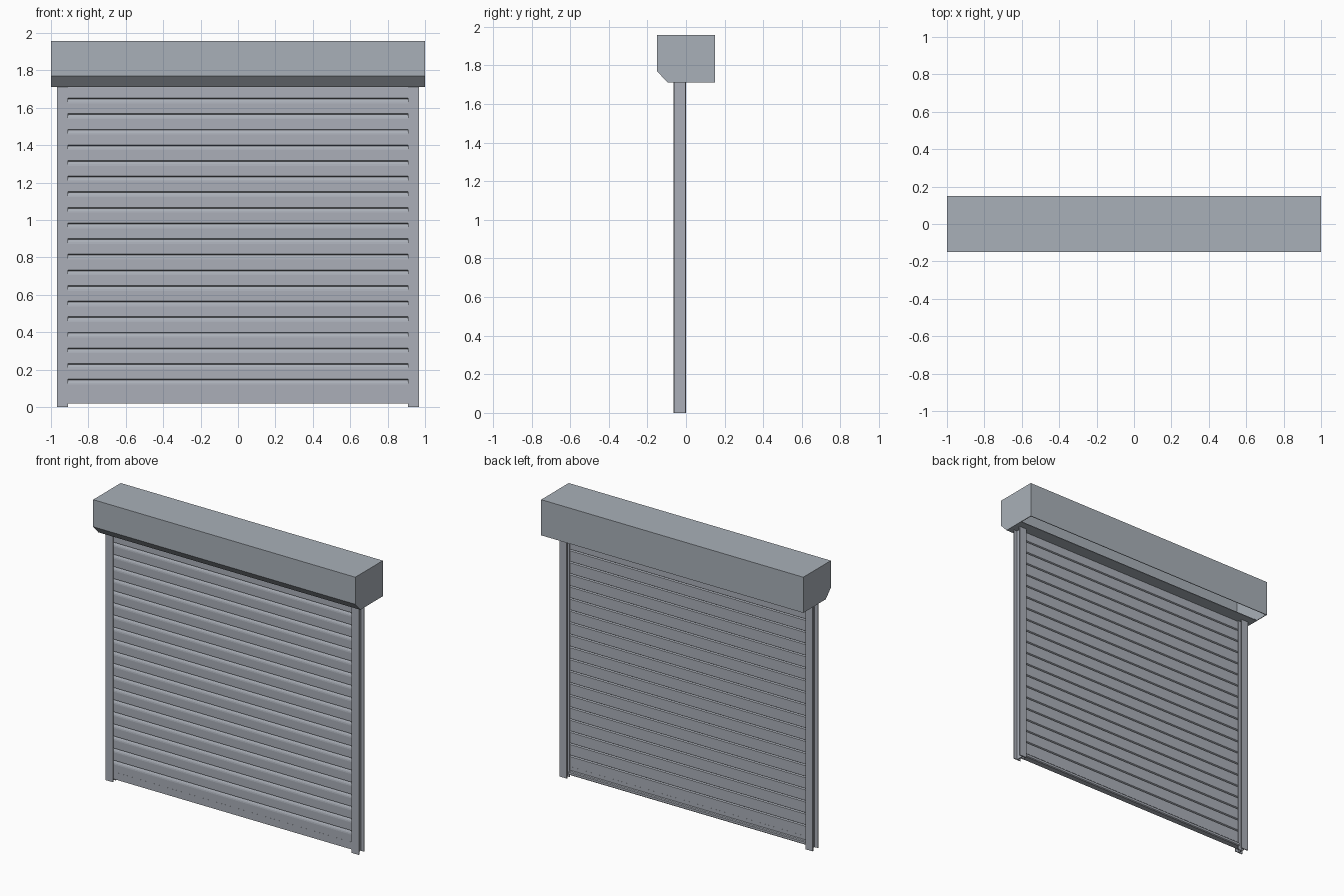
import bpy
import bmesh
from mathutils import Vector

cube = bpy.data.objects.get("Cube")
if cube:
    bpy.data.objects.remove(cube, do_unlink=True)


def material(name, rgb):
    m = bpy.data.materials.new(name)
    m.use_nodes = True
    m.diffuse_color = (*rgb, 1)
    bsdf = next(n for n in m.node_tree.nodes if n.type == "BSDF_PRINCIPLED")
    bsdf.inputs["Base Color"].default_value = (*rgb, 1)
    return m


steel = material("housing grey", (0.395, 0.435, 0.48))
slat_grey = material("shutter grey", (0.405, 0.43, 0.48))


def prism(name, profile, start, end, mat, axis="x"):
    """Extrude a closed profile: (y, z) along x, or (x, y) along z."""
    bm = bmesh.new()
    if axis == "x":
        pts, step = [(start, a, b) for a, b in profile], Vector((end - start, 0, 0))
    else:
        pts, step = [(a, b, start) for a, b in profile], Vector((0, 0, end - start))
    face = bm.faces.new([bm.verts.new(p) for p in pts])
    grown = bmesh.ops.extrude_face_region(bm, geom=[face])["geom"]
    bmesh.ops.translate(bm, verts=[g for g in grown if isinstance(g, bmesh.types.BMVert)], vec=step)
    bmesh.ops.recalc_face_normals(bm, faces=bm.faces)
    mesh = bpy.data.meshes.new(name)
    bm.to_mesh(mesh)
    bm.free()
    mesh.materials.append(mat)
    obj = bpy.data.objects.new(name, mesh)
    bpy.context.collection.objects.link(obj)
    return obj


def rect(a0, a1, b0, b1):
    return [(a0, b0), (a1, b0), (a1, b1), (a0, b1)]


def mirror_x(obj):
    obj.modifiers.new("mirror", "MIRROR").use_axis = (True, False, False)


# Housing measurements
half_w, depth, top, bottom = 1.0, 0.15, 1.957, 1.711
chamfer_y, chamfer_z, wall = -0.095, 1.77, 0.005
inner_w = half_w - wall

# Housing: end caps, top, back and front sheets
cap = prism("housing_end_cap",
            [(-depth, chamfer_z), (chamfer_y, bottom), (depth, bottom), (depth, top), (-depth, top)],
            inner_w, half_w, steel)
mirror_x(cap)
prism("housing_top", rect(-depth, depth, top - wall, top), -inner_w, inner_w, steel)
prism("housing_back", rect(depth - wall, depth, bottom, top - wall), -inner_w, inner_w, steel)
prism("housing_front", rect(-depth, -depth + wall, chamfer_z, top - wall), -inner_w, inner_w, steel)

# Sloped lower panel and the underside, which leaves a slot open at the back
prism("sloped_panel",
      [(-depth, chamfer_z), (chamfer_y, bottom), (chamfer_y + wall, bottom + wall),
       (-depth + wall, chamfer_z + wall)],
      -inner_w, inner_w, steel)
prism("housing_underside", rect(chamfer_y, 0.05, bottom, bottom + wall), -inner_w, inner_w, steel)

# Guide rails: a web with outer flanges and an inner lip that holds the curtain
x_in, x_out, web_in, web_out = 0.91, 0.967, 0.934, 0.941
front, back, flange = -0.065, 0.0, 0.006
lip_front, lip_back = -0.034, -0.028
rail = prism("guide_rail",
             [(x_in, front), (x_out, front), (x_out, front + flange), (web_out, front + flange),
              (web_out, back - flange), (x_out, back - flange), (x_out, back), (x_in, back),
              (x_in, back - flange), (web_in, back - flange), (web_in, lip_back),
              (x_in, lip_back), (x_in, lip_front), (web_in, lip_front),
              (web_in, front + flange), (x_in, front + flange)],
             0.0, bottom, slat_grey, axis="z")
mirror_x(rail)

# Curtain: one slat profile repeated upward
pitch, first, half_curtain = 0.0835, 0.0605, 0.93
slat = prism("curtain_slat",
             [(-0.048, 0), (-0.058, 0.005), (-0.058, 0.060), (-0.0565, 0.069), (-0.053, 0.077),
              (-0.048, pitch), (-0.044, pitch), (-0.036, 0.078), (-0.036, 0.005), (-0.044, 0)],
             -half_curtain, half_curtain, slat_grey)
slat.location.z = first
array = slat.modifiers.new("stack", "ARRAY")
array.count = 20
array.use_relative_offset = False
array.use_constant_offset = True
array.constant_offset_displace = (0, 0, pitch)

# Bottom bar with a ledge at the back
bar_low, bar_high = 0.02, 0.07
prism("bottom_bar", rect(-0.0585, -0.0355, bar_low, bar_high), -half_curtain, half_curtain, slat_grey)
prism("bottom_ledge",
      [(-0.036, bar_low), (-0.020, bar_low), (-0.015, 0.025), (-0.015, 0.040), (-0.020, 0.045),
       (-0.036, 0.045)],
      -x_in + 0.004, x_in - 0.004, slat_grey)
